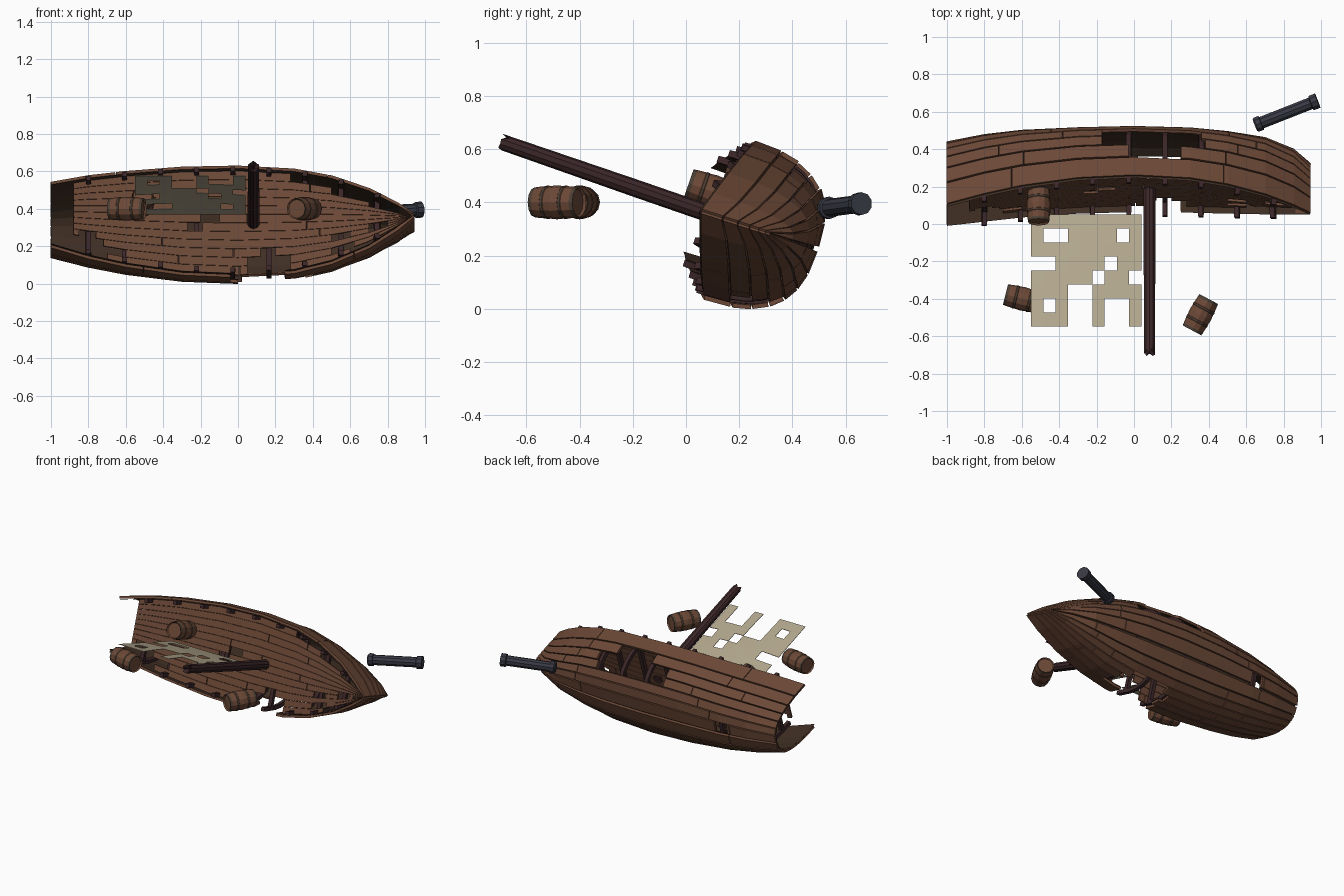
import bpy, bmesh, math, random
from mathutils import Vector

random.seed(4)
cube = bpy.data.objects.get("Cube")
if cube:
    bpy.data.objects.remove(cube)


def material(name, rgb):
    m = bpy.data.materials.new(name)
    m.use_nodes = True
    m.diffuse_color = (*rgb, 1)
    node = m.node_tree.nodes["Principled BSDF"]
    node.inputs["Base Color"].default_value = (*rgb, 1)
    node.inputs["Roughness"].default_value = 0.9
    return m


WOOD = material("brown planks", (0.15, 0.066, 0.038))
DARK = material("shadowed lining", (0.05, 0.028, 0.017))
BEAM = material("dark timber", (0.045, 0.02, 0.022))
IRON = material("iron", (0.04, 0.042, 0.058))
HOOP = material("barrel hoop", (0.07, 0.05, 0.035))
CLOTH = material("old canvas", (0.45, 0.39, 0.27))

# Hull lines: station, half beam, sheer height, keel depth
LINES = [(-1, .185, .12, -.29), (-.8, .235, .08, -.325), (-.6, .27, .045, -.345),
         (-.3, .305, .012, -.355), (0, .315, 0, -.36), (.3, .295, .01, -.355),
         (.5, .25, .03, -.34), (.7, .17, .06, -.315), (.85, .08, .09, -.26),
         (.94, .006, .11, -.18)]
STRAKES = 14
RIBS = [-.8 + .193 * i for i in range(9)]


def lines(x):
    for a, b in zip(LINES, LINES[1:]):
        if x <= b[0]:
            t = (x - a[0]) / (b[0] - a[0])
            return [p + (q - p) * t for p, q in zip(a[1:], b[1:])]
    return LINES[-1][1:]


def place(x, up, side):
    """The hull lies on its side: its own up points mostly forward."""
    return Vector((x, .155 - .951 * up + .309 * side, .335 + .309 * up + .951 * side))


def section(x, f, inset=0):
    """Point on the hull skin; f runs from 0 (upper rim) to 1 (lower rim)."""
    beam, rim, keel = lines(x)
    a = math.pi * (f - .5)
    side = -math.copysign(abs(math.sin(a)) ** .74, a) * max(beam - inset, .002)
    return place(x, rim - (rim - keel - inset) * max(math.cos(a), 0) ** .74, side)


def finish(name, bm, mats, thick=0):
    me = bpy.data.meshes.new(name)
    bmesh.ops.recalc_face_normals(bm, faces=bm.faces)
    bm.to_mesh(me)
    bm.free()
    for m in mats:
        me.materials.append(m)
    ob = bpy.data.objects.new(name, me)
    bpy.context.collection.objects.link(ob)
    if thick:
        mod = ob.modifiers.new("thickness", "SOLIDIFY")
        mod.thickness = thick
        mod.offset = 0
    return ob


def strip(bm, rows):
    vs = [[bm.verts.new(p) for p in row] for row in rows]
    for a, b in zip(vs, vs[1:]):
        bm.faces.new((a[0], b[0], b[1], a[1]))


def stations(x0, x1):
    return [x0] + [s[0] for s in LINES if x0 < s[0] < x1] + [x1]


def spans(x0, x1, holes):
    out, start = [], x0
    for a, b in sorted(holes):
        if a > start:
            out.append((start, a))
        start = max(start, b)
    if start < x1:
        out.append((start, x1))
    return out


# Hull planks and dark lining, broken open on both sides
HULL_HOLES = {1: [(-.03, .25)], 2: [(-.17, .38)], 3: [(-.17, .36)], 6: [(-.66, -.57)],
              10: [(.02, .3)], 11: [(-.03, .36)], 12: [(.0, .4)], 13: [(-.04, .25)]}
planks, lining = bmesh.new(), bmesh.new()
for i in range(STRAKES):
    f0, f1 = i / STRAKES, (i + 1) / STRAKES
    gaps = HULL_HOLES.get(i, [])
    for a, b in spans(-1, .94, gaps):
        strip(lining, [(section(x, f0, .02), section(x, f1, .02)) for x in stations(a, b)])
    joints = [random.uniform(-.75, -.35), random.uniform(.45, .7)]
    for a, b in spans(-1, .94, gaps + [(j, j + .004) for j in joints]):
        strip(planks, [(section(x, f0 + .003, .008), section(x, f1 - .003, .008))
                       for x in stations(a, b)])
finish("hull_planks", planks, [WOOD], .016)
finish("hull_lining", lining, [DARK])

# Deck planks tapering with the hull, some missing
DECK = 12
DECK_HOLES = {0: [(-.88, -.7), (.05, .28), (.6, .9)], 1: [(-.88, -.6), (.05, .28), (.5, .62)],
              2: [(-.88, -.72), (.12, .2)], 3: [(-.85, -.76), (.5, .6), (.7, .8)],
              4: [(.7, .8)], 5: [(-.27, -.19)], 6: [(-.2, -.1)],
              9: [(.7, .9)], 10: [(.5, .9)], 11: [(.28, .9)]}
deck = bmesh.new()
for i in range(DECK):
    def edge(x, j, gap):
        beam, rim, keel = lines(x)
        return place(x, rim - .04, (2 * j / DECK - 1) * (beam - .022) + gap)
    j = random.uniform(-.5, .5)
    for a, b in spans(-.88, .9, DECK_HOLES.get(i, []) + [(j, j + .005)]):
        strip(deck, [(edge(x, i, .001), edge(x, i + 1, -.001)) for x in stations(a, b)])
finish("deck_planks", deck, [WOOD], .012)

# Ribs with heads above the rim, and deck beams
ribs, beams = bmesh.new(), bmesh.new()
for x in RIBS:
    def pair(fn):
        return [fn(x - .013), fn(x + .013)]

    def head(s):
        beam, rim, keel = lines(x)
        return pair(lambda q: place(q, rim + .025, s * (beam - .03)))
    arc = [pair(lambda q, f=k / 16: section(q, f, .03)) for k in range(17)]
    strip(ribs, [head(1)] + arc + [head(-1)])
    strip(beams, [pair(lambda q, s=s: place(q, lines(x)[1] - .06, s * (lines(x)[0] - .03)))
                  for s in (-1, 1)])
finish("ribs", ribs, [BEAM], .026)
finish("deck_beams", beams, [BEAM], .026)


def lathe(name, profile, sides, loc, axis, mats, pick=None, jag=0):
    """Turn (radius, height) points around an axis; pick gives a material per segment."""
    bm = bmesh.new()
    rings = []
    for r, h in profile:
        rings.append([bm.verts.new((r * math.cos(2 * math.pi * k / sides),
                                    r * math.sin(2 * math.pi * k / sides), h))
                      for k in range(sides)])
    for n, (a, b) in enumerate(zip(rings, rings[1:])):
        for k in range(sides):
            f = bm.faces.new((a[k], a[k - 1], b[k - 1], b[k]))
            f.material_index = pick(n) if pick else 0
    bm.faces.new(rings[0])
    if jag:
        centre = bm.verts.new((0, 0, profile[-1][1] - jag))
        for k, v in enumerate(rings[-1]):
            v.co.z -= jag * random.random() * (k % 2)
            bm.faces.new((v, rings[-1][k - 1], centre))
    else:
        bm.faces.new(rings[-1])
    ob = finish(name, bm, mats)
    ob.location = loc
    ob.rotation_mode = "QUATERNION"
    ob.rotation_quaternion = Vector(axis).to_track_quat("Z", "X")
    return ob


# Snapped mast along the hull's own up direction
UP = Vector((0, -.945, .327))
lathe("mast", [(.033, 0), (.033, .4), (.03, .95)], 10, (.083, .2, .318), UP, [BEAM], jag=.05)

# Torn sail hanging beside the mast
SAIL = ["#########", "#..####.#", "#########", "..####.##",
        "#####.##.", "###..####", "#.#..#..#", "###..#..#"]
sail, grid = bmesh.new(), {}


def sail_vert(c, r):
    if (c, r) not in grid:
        sag = .012 * math.sin(math.pi * c / 9) * math.sin(math.pi * r / 8)
        p = Vector((-.55 + c * .0655, .05, .37)) + UP * (r * .079) + Vector((0, 0, sag))
        grid[c, r] = sail.verts.new(p)
    return grid[c, r]


for r, row in enumerate(SAIL):
    for c, mark in enumerate(row):
        if mark == "#":
            sail.faces.new([sail_vert(c + i, r + j) for i, j in ((0, 0), (1, 0), (1, 1), (0, 1))])
finish("torn_sail", sail, [CLOTH], .003)

# Barrels with raised hoops
STAVES = [(.05, -.085), (.056, -.095), (.058, -.08), (.061, -.045), (.063, -.043), (.063, -.033),
          (.061, -.031), (.064, 0)]
BARREL = STAVES + [(r, -h) for r, h in reversed(STAVES[:-1])]
for n, (loc, axis) in enumerate([((-.595, -.4, .4), (.97, -.24, 0)),
                                 ((.355, -.485, .4), (.47, .88, 0)),
                                 ((-.51, .1, .44), UP)]):
    lathe("barrel_%d" % (n + 1), BARREL, 12, loc, axis, [WOOD, HOOP],
          lambda s: int(min(s, len(BARREL) - 2 - s) in (1, 4)))

# Cannon barrel with a breech ring and a muzzle ring
lathe("cannon", [(.034, 0), (.042, .008), (.042, .035), (.034, .037), (.034, .32),
                 (.043, .325), (.043, .36)], 10, (.647, .528, .378), (.33, .13, .017), [IRON])
